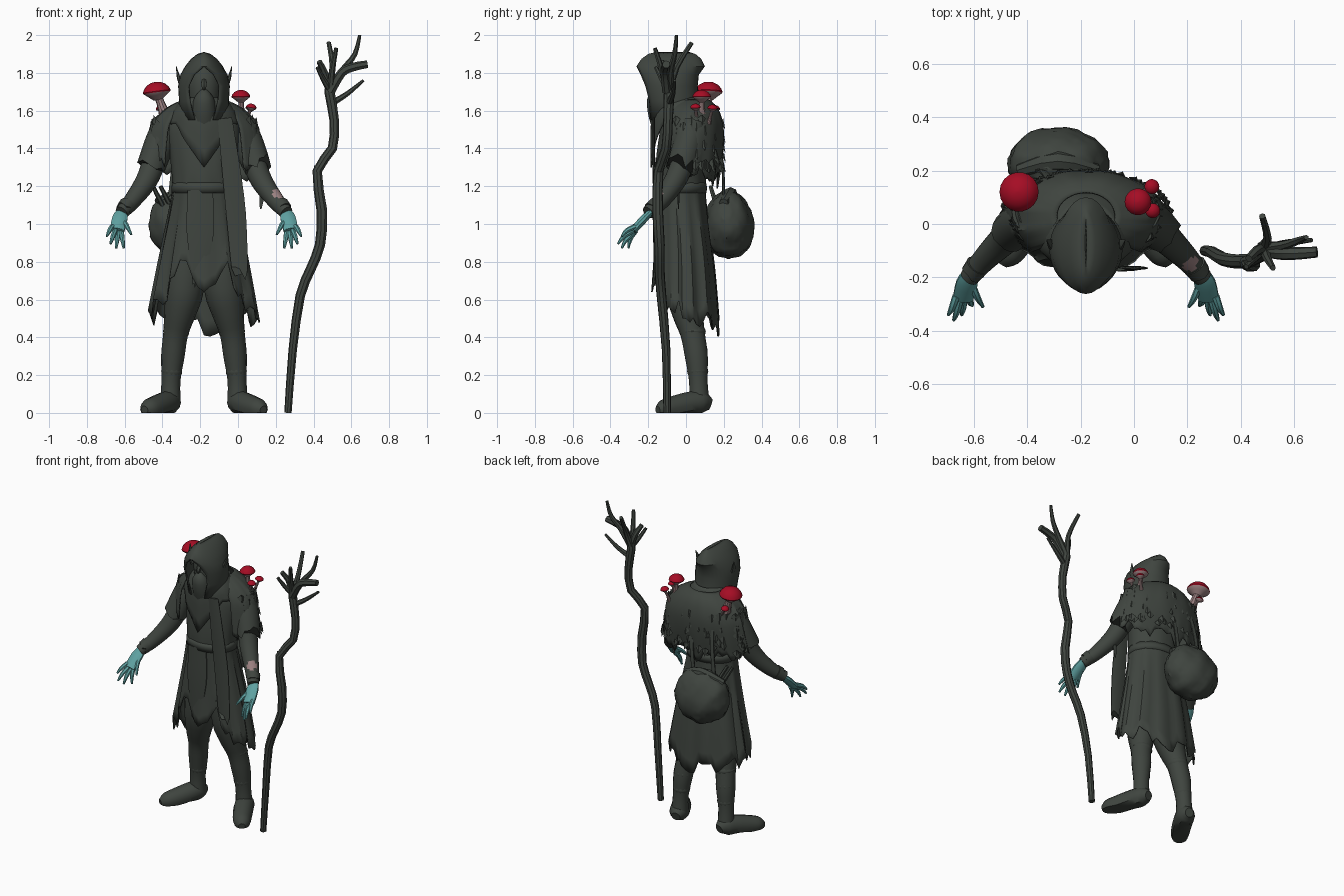
import bpy, bmesh, math, random
from mathutils import Vector

if "Cube" in bpy.data.objects:
    bpy.data.objects.remove(bpy.data.objects["Cube"])
random.seed(4)
PI = math.pi
CX = -0.18            # the figure stands left of centre, the staff right


def material(name, rgb):
    m = bpy.data.materials.new(name)
    m.diffuse_color = (*rgb, 1)
    m.use_nodes = True
    m.node_tree.nodes["Principled BSDF"].inputs["Base Color"].default_value = m.diffuse_color
    return m


CLOTH = material("dark_cloth", (0.05, 0.059, 0.05))
TEAL = material("teal_skin", (0.115, 0.36, 0.36))
RED = material("red_cap", (0.38, 0.004, 0.018))
PINK = material("pale_pink", (0.33, 0.22, 0.22))


def smooth(keys, steps):
    k = [Vector(p) for p in keys]
    out = []
    for i in range(len(k) - 1):
        a, b, c, d = k[max(i - 1, 0)], k[i], k[i + 1], k[min(i + 2, len(k) - 1)]
        for s in range(steps):
            t = s / steps
            out.append(0.5 * (2 * b + (c - a) * t + (2 * a - 5 * b + 4 * c - d) * t * t
                              + (3 * b - a - 3 * c + d) * t ** 3))
    return out + [k[-1]]


def finish(name, bm, mats):
    me = bpy.data.meshes.new(name)
    bm.to_mesh(me)
    bm.free()
    for m in mats:
        me.materials.append(m)
    ob = bpy.data.objects.new(name, me)
    bpy.context.collection.objects.link(ob)
    return ob


def grid(name, rings, mats, closed=True, caps=True, solid=0, rule=None):
    """Skin a list of point rings; rule(face) picks faces for material 1."""
    bm = bmesh.new()
    vs = [[bm.verts.new((p[0], p[1], max(p[2], 0))) for p in r] for r in rings]
    n = len(vs[0])
    for r, q in zip(vs, vs[1:]):
        for j in range(n if closed else n - 1):
            k = (j + 1) % n
            bm.faces.new((r[j], r[k], q[k], q[j]))
    if caps:
        bm.faces.new(vs[0])
        bm.faces.new(vs[-1])
    bmesh.ops.remove_doubles(bm, verts=bm.verts, dist=0.0005)
    bmesh.ops.recalc_face_normals(bm, faces=bm.faces)
    bm.normal_update()
    if rule:
        for f in bm.faces:
            f.material_index = 1 if rule(f) else 0
    ob = finish(name, bm, mats)
    if solid:
        ob.modifiers.new("thickness", 'SOLIDIFY').thickness = solid
    return ob


def tube(name, keys, mats=(CLOTH,), n=10, steps=3, flat=1, ref=None, jag=0, rule=None):
    """Sweep a section along keys (x, y, z, radius)."""
    pts = smooth(keys, steps)
    d = pts[-1].xyz - pts[0].xyz
    if ref is None:
        i = min(range(3), key=lambda q: abs(d[q]))
        ref = [1 if q == i else 0 for q in range(3)]
    ref = Vector(ref)
    rings = []
    for i, p in enumerate(pts):
        t = (pts[min(i + 1, len(pts) - 1)].xyz - pts[max(i - 1, 0)].xyz).normalized()
        a = t.cross(ref).normalized()
        b = t.cross(a)
        last = i == len(pts) - 1
        rings.append([p.xyz + p.w * (a * flat * math.cos(w) + b * math.sin(w))
                      + t * (random.uniform(-jag, jag) if last else 0)
                      for w in [2 * PI * j / n for j in range(n)]])
    return grid(name, rings, mats, rule=rule)


def loft(name, rows, n=48, hem=None, arc=None, steps=3, fold=0, caps=False, solid=0.008):
    """Stack ellipses (z, rx, ry, cy); hem(a) moves the lower edge."""
    pts = smooth(rows, steps)
    a0, a1 = arc or (0, 2 * PI)
    angles = [a0 + (a1 - a0) * j / (n if not arc else n - 1) for j in range(n)]
    drop = [hem(a) if hem else 0 for a in angles]
    rings = []
    for i, (z, rx, ry, cy) in enumerate(pts):
        w = (i / (len(pts) - 1)) ** 2
        rings.append([(CX + rx * math.cos(a) * (1 + fold * w * math.sin(11 * a)),
                       cy + ry * math.sin(a) * (1 + fold * w * math.sin(11 * a)),
                       z + w * dz) for a, dz in zip(angles, drop)])
    return grid(name, rings, (CLOTH,), closed=not arc, caps=caps, solid=solid)


def front(a):         # angular distance from the front direction
    d = abs(a + PI / 2) % (2 * PI)
    return min(d, 2 * PI - d)


def coat_hem(a):
    d = front(a)
    z = 0.10 + 0.4 * d if d < 0.4 else 0.26 - 0.45 * (d - 0.4) if d < 0.9 else 0.035 - 0.055 * (d - 0.9)
    return z + random.uniform(-0.055, 0.055)


# Coat, belt, scarf and shoulder mantle
loft("coat", [(1.63, .10, .09, -.01), (1.53, .19, .13, 0), (1.36, .18, .135, -.02),
              (1.2, .168, .135, -.03), (1.05, .19, .14, -.02), (.8, .24, .16, -.005),
              (.53, .29, .178, 0)], n=56, hem=coat_hem, fold=.035)
loft("belt", [(1.22, .168, .136, -.03), (1.195, .172, .141, -.03), (1.165, .172, .139, -.03)], steps=1)
loft("scarf", [(1.67, .11, .115, -.04), (1.6, .165, .15, -.035), (1.53, .19, .155, -.03)],
     hem=lambda a: -.23 * max(0, 1 - front(a) / .9), fold=.02)
loft("mantle", [(1.66, .11, .09, .03), (1.615, .2, .14, .03), (1.53, .28, .17, .03),
                (1.42, .305, .172, .025), (1.31, .32, .158, .015)],
     hem=lambda a: random.uniform(-.045, .045) - .08 * max(0, math.sin(a)),
     arc=(-PI / 2 + .72, 1.5 * PI - .72), fold=.025)
tube("scarf_end", [(-.07, -.17, 1.56, .04), (-.04, -.17, 1.32, .05), (-.01, -.165, 1.05, .055),
                   (.01, -.165, .74, .045)], flat=.15, ref=(1, 0, 0), jag=.04)
tube("front_flap", [(-.2, -.16, 1.18, .07), (-.2, -.165, .95, .075), (-.21, -.165, .7, .03)],
     flat=.12, ref=(1, 0, 0), jag=.04)

# Ragged tufts on the mantle
bm = bmesh.new()
for i in range(90):
    a = random.uniform(-.6, PI + .6)
    t = random.random()
    rx, ry, z = .265 + .055 * t, .16 + .006 * t, 1.56 - .28 * t
    c = Vector((CX + rx * math.cos(a), .027 + ry * math.sin(a), z))
    out = Vector((math.cos(a), math.sin(a), 0))
    side = Vector((-math.sin(a), math.cos(a), 0)) * .024
    p = [bm.verts.new(q) for q in (c + side, c - side, c + out * .01 + Vector((0, 0, .02)),
                                   c + out * .02 - Vector((0, 0, .035)))]
    for f in ((0, 1, 2), (0, 3, 1), (1, 3, 2), (2, 3, 0)):
        bm.faces.new([p[q] for q in f])
bmesh.ops.recalc_face_normals(bm, faces=bm.faces)
finish("mantle_tufts", bm, (CLOTH,))

# Hood: rows of (z, half width, back y, front edge y), opening share
hood = [((1.55, .13, .09, -.19), .87), ((1.65, .132, .065, -.195), .8), ((1.73, .137, .062, -.215), .79),
        ((1.79, .125, .068, -.24), .86), ((1.835, .10, .1, -.262), 1), ((1.875, .068, .08, -.235), 1),
        ((1.9, .035, .05, -.2), 1), ((1.91, .004, .02, -.16), 1)]
rings = []
for (z, w, yb, ye), share in hood:
    phi = share * PI
    r = (yb - ye) / (1 - math.cos(phi))
    rings.append([(CX + w * math.sin(u * phi), yb - r + r * math.cos(u * phi), z)
                  for u in [j / 14 - 1 for j in range(29)]])
grid("hood", rings, (CLOTH,), closed=False, caps=False, solid=.01)

# Head with nose and wrapped jaw, sunk in the hood
tube("head", [(CX, -.06, 1.86, .02), (CX, -.065, 1.82, .07), (CX, -.07, 1.74, .09),
              (CX, -.075, 1.65, .08), (CX, -.06, 1.56, .07)], n=14, ref=(1, 0, 0), flat=1.1)
tube("nose", [(CX, -.15, 1.77, .008), (CX, -.18, 1.735, .016), (CX, -.178, 1.71, .006)], n=6)
tube("jaw_wrap", [(CX, -.15, 1.715, .015), (CX, -.155, 1.67, .05), (CX, -.14, 1.61, .065),
                  (CX, -.12, 1.55, .07)], n=12)

# Mirrored limbs
for s, side in ((-1, "left"), (1, "right")):
    def P(dx, *rest):
        return (CX + s * dx, *rest)

    tube(side + "_ear", [P(.11, -.08, 1.71, .02), P(.133, -.075, 1.77, .02), P(.147, -.06, 1.835, .002)],
         n=6, flat=.5)
    spot = Vector(P(.388, -.145, 1.155))
    tube(side + "_arm", [P(.2, .04, 1.53, .08), P(.25, .0, 1.37, .066), P(.302, -.055, 1.235, .058),
                         P(.378, -.13, 1.125, .046), P(.437, -.2, 1.06, .036)], (CLOTH, PINK), n=20, steps=8,
         rule=lambda f: s > 0 and (f.calc_center_median() - spot).length < .032)
    tube(side + "_sleeve", [P(.19, .04, 1.54, .07), P(.23, .015, 1.44, .08), P(.278, -.025, 1.31, .076)],
         n=16, jag=.035)
    tube(side + "_cuff", [P(.405, -.155, 1.10, .046), P(.425, -.182, 1.078, .042)], n=12, jag=.01)
    # Hands
    tube(side + "_palm", [P(.43, -.18, 1.07, .03), P(.445, -.22, 1.03, .042), P(.46, -.28, .965, .04)],
         (TEAL,), flat=.5, ref=(1, 0, 0))
    for k, (root, tip) in enumerate([
            ((.485, -.27, .985), (.515, -.34, .935)), ((.47, -.28, .965), (.495, -.36, .895)),
            ((.455, -.275, .955), (.465, -.34, .872)), ((.44, -.265, .965), (.425, -.305, .872)),
            ((.43, -.22, 1.02), (.385, -.31, .945))]):
        mid = [(p + q) / 2 for p, q in zip(root, tip)]
        tube(f"{side}_finger_{k}", [P(*root, .015), P(mid[0], mid[1] - .008, mid[2] + .005, .013),
                                    P(*tip, .006)], (TEAL,), n=7)
    # Legs and boots
    tube(side + "_leg", [P(.09, -.01, .9, .10), P(.105, -.005, .66, .105), P(.128, .01, .53, .085),
                         P(.15, .035, .42, .066), P(.165, .055, .3, .062), P(.175, .065, .17, .05),
                         P(.178, .07, .06, .055)], n=14)
    for k, (dx, y, z) in enumerate([(.148, .035, .43), (.162, .052, .33), (.171, .062, .22)]):
        tube(f"{side}_leg_wrap_{k}", [P(dx, y, z + .025, .06 - .006 * k), P(dx, y, z, .07 - .007 * k),
                                      P(dx + .003, y, z - .025, .06 - .006 * k)], n=12)
    tube(side + "_boot", [P(.168, .13, .045, .03), P(.177, .09, .055, .058), P(.203, .03, .05, .064),
                          P(.258, -.065, .03, .06), P(.295, -.12, .02, .05), P(.315, -.15, .015, .022)],
         n=12, ref=(0, 0, 1))

# Tatter hanging by the right elbow
tube("elbow_tatter", [(.125, -.04, 1.2, .01), (.125, -.04, 1.14, .014), (.12, -.04, 1.08, .005)],
     flat=.4, ref=(1, 0, 0), n=6)

# Bag on the back with straps and bundled sticks
bm = bmesh.new()
bmesh.ops.create_icosphere(bm, subdivisions=4, radius=1)
for v in bm.verts:
    v.co *= 1 + .025 * math.sin(9 * v.co.x + 4 * v.co.z) + random.uniform(-.025, .025)
    v.co = Vector((-.285 + v.co.x * .19, .225 + v.co.y * (.135 - .02 * v.co.z), 1.0 + v.co.z * .18))
finish("bag", bm, (CLOTH,))
tube("bag_flap", [(-.43, .2, 1.11, .025), (-.285, .235, 1.155, .04), (-.14, .2, 1.11, .025)], n=8)
for k, x in enumerate((-.36, -.2)):
    tube(f"bag_strap_{k}", [(x + .04, .17, 1.45, .016), (x + .02, .195, 1.3, .015), (x, .2, 1.12, .015)],
         n=6, flat=.5, ref=(1, 0, 0))
for k, x in enumerate((-.45, -.41)):
    tube(f"bag_stick_{k}", [(x, .13, 1.2, .011), (x + .05, .16, 1.1, .013), (x + .09, .18, 1.03, .011)], n=6)

# Mushrooms on the shoulders: cap centre, radius, stem foot
profile = [(.02, .72), (.35, .67), (.68, .5), (.9, .25), (1, .02), (.97, -.06), (.7, -.27), (.3, -.6)]
for k, (c, r, foot) in enumerate([
        ((-.43, .12, 1.7), .074, (-.385, .11, 1.57)), ((.015, .083, 1.674), .05, (.02, .085, 1.56)),
        ((.067, .14, 1.612), .028, (.04, .12, 1.53)), ((.07, .05, 1.617), .028, (.04, .06, 1.53)),
        ((-.41, .155, 1.61), .026, (-.37, .13, 1.55))]):
    c, foot = Vector(c), Vector(foot)
    axis = (c - foot).normalized().lerp(Vector((0, 0, 1)), .6).normalized()
    u = axis.cross(Vector((0, 1, 0))).normalized()
    v = axis.cross(u)
    rings = [[c + axis * h * r + q * r * (u * math.cos(w) + v * math.sin(w))
              for w in [2 * PI * j / 18 for j in range(18)]] for q, h in profile]
    grid(f"mushroom_cap_{k}", rings, (RED, PINK), rule=lambda f: f.normal.dot(axis) < -.55)
    tube(f"mushroom_stem_{k}", [(*foot, r * .44), (*foot.lerp(c, .5), r * .3), (*(c - axis * r * .1), r * .3)],
         (PINK,), n=10)

# Gnarled staff and its branches
tube("staff", [(.265, -.1, 0, .02), (.29, -.105, .33, .023), (.33, -.13, .62, .026), (.385, -.14, .76, .027),
               (.435, -.14, .89, .028), (.445, -.15, 1.07, .029), (.42, -.145, 1.28, .026),
               (.5, -.105, 1.4, .026), (.51, -.095, 1.55, .026), (.485, -.09, 1.7, .028),
               (.49, -.09, 1.76, .02)], n=9, steps=2, ref=(0, 1, 0))
for k, keys in enumerate([
        [(.49, -.09, 1.7, .022), (.46, -.1, 1.8, .019), (.43, -.13, 1.86, .015)],
        [(.48, -.09, 1.7, .022), (.5, -.05, 1.83, .016), (.48, .03, 1.96, .012)],
        [(.49, -.09, 1.72, .024), (.56, -.08, 1.82, .018), (.62, -.06, 1.9, .014), (.645, -.05, 2.0, .009)],
        [(.49, -.1, 1.7, .026), (.55, -.11, 1.8, .025), (.61, -.11, 1.83, .024), (.685, -.105, 1.845, .021)],
        [(.5, -.09, 1.64, .018), (.58, -.07, 1.69, .014), (.665, -.06, 1.76, .008)],
        [(.49, -.1, 1.7, .02), (.5, -.13, 1.82, .016), (.52, -.165, 1.93, .011)],
        [(.48, -.1, 1.72, .018), (.45, -.13, 1.77, .014), (.42, -.16, 1.83, .01)],
        [(.42, -.145, 1.26, .018), (.415, -.145, 1.31, .012)]]):
    tube(f"staff_branch_{k}", keys, n=7)

# Smooth shading with kept edges
bpy.ops.object.select_all(action='SELECT')
bpy.context.view_layer.objects.active = bpy.context.collection.objects[0]
bpy.ops.object.shade_smooth_by_angle(angle=math.radians(35))
